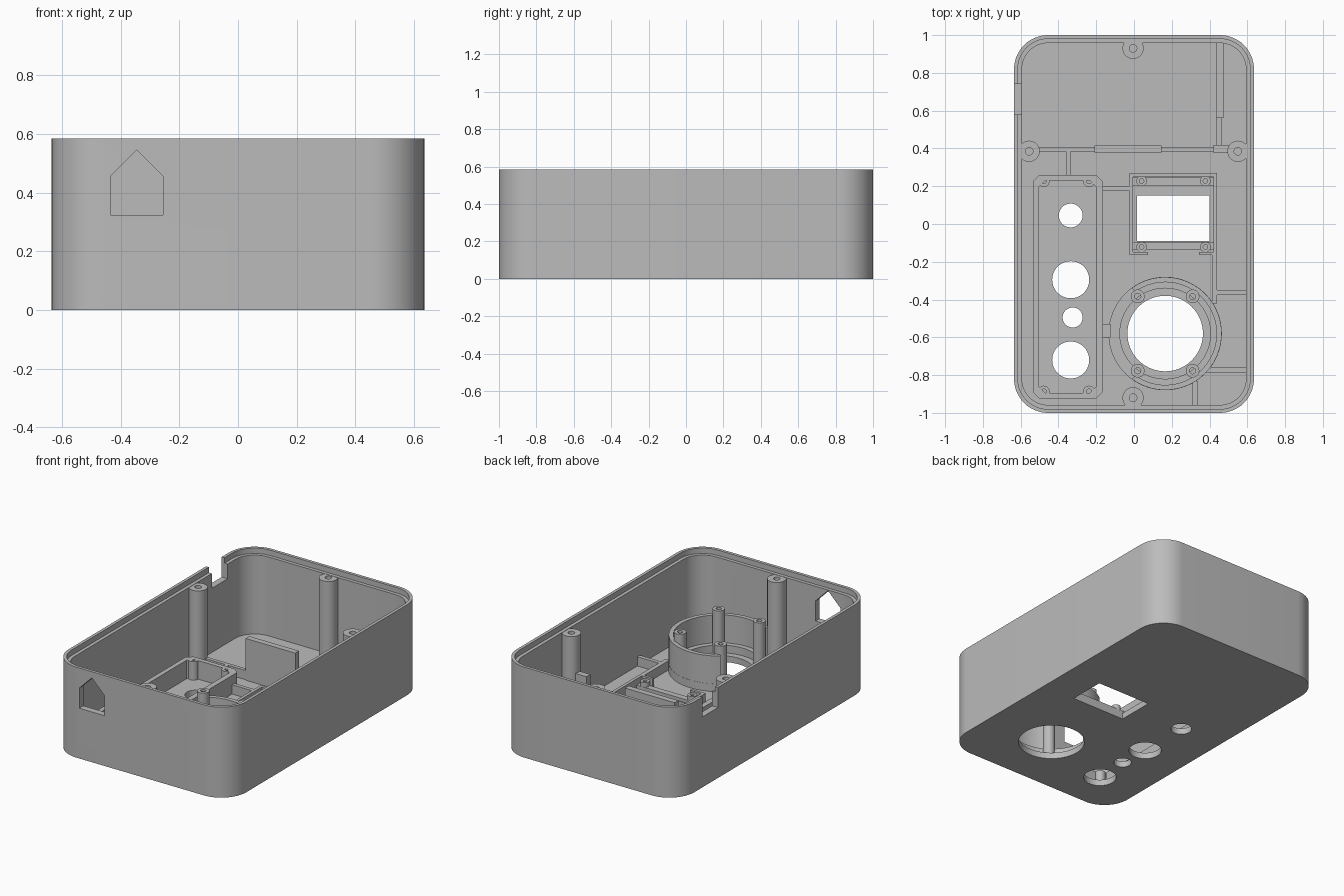
import bpy
import bmesh
from math import cos, sin, pi, radians

old = bpy.data.objects.get("Cube")
if old:
    bpy.data.objects.remove(old, do_unlink=True)

grey = bpy.data.materials.new("plain grey")
grey.use_nodes = True
grey.diffuse_color = (0.5, 0.5, 0.5, 1)
grey.node_tree.nodes["Principled BSDF"].inputs["Base Color"].default_value = (0.5, 0.5, 0.5, 1)

FLOOR, LEDGE, TOP = 0.04, 0.55, 0.585
HALF_W, HALF_L, RADIUS = 0.635, 1.0, 0.18
SINK = FLOOR - 0.01          # fittings start slightly inside the floor
LOW, TALL = 0.1, 0.31


# ---- outlines ----
def circle(x, y, r, n=40):
    return [(x + r * cos(2 * pi * i / n), y + r * sin(2 * pi * i / n)) for i in range(n)]


def rect(x0, x1, y0, y1):
    return [(x0, y0), (x1, y0), (x1, y1), (x0, y1)]


def rounded(inset, steps=14):
    r = RADIUS - inset
    cx, cy = HALF_W - RADIUS, HALF_L - RADIUS
    pts = []
    for q, (sx, sy) in enumerate([(1, 1), (-1, 1), (-1, -1), (1, -1)]):
        for i in range(steps + 1):
            a = (q + i / steps) * pi / 2
            pts.append((sx * cx + r * cos(a), sy * cy + r * sin(a)))
    return pts


def chamfered(x0, x1, y0, y1, c):
    return [(x0 + c, y0), (x1 - c, y0), (x1, y0 + c), (x1, y1 - c),
            (x1 - c, y1), (x0 + c, y1), (x0, y1 - c), (x0, y0 + c)]


def arc_band(x, y, r_in, r_out, a0, a1, n=48):
    angles = [radians(a0 + (a1 - a0) * i / n) for i in range(n + 1)]
    return ([(x + r_out * cos(a), y + r_out * sin(a)) for a in angles]
            + [(x + r_in * cos(a), y + r_in * sin(a)) for a in reversed(angles)])


# ---- solids ----
def finish(name, bm):
    bmesh.ops.recalc_face_normals(bm, faces=bm.faces)
    mesh = bpy.data.meshes.new(name)
    bm.to_mesh(mesh)
    bm.free()
    mesh.materials.append(grey)
    obj = bpy.data.objects.new(name, mesh)
    bpy.context.collection.objects.link(obj)
    smooth(obj)
    return obj


def smooth(obj):
    bpy.ops.object.select_all(action='DESELECT')
    obj.select_set(True)
    bpy.context.view_layer.objects.active = obj
    bpy.ops.object.shade_smooth_by_angle(angle=radians(30))


def prism(name, pts, z0, z1, axis='Z'):
    bm = bmesh.new()
    place = (lambda u, v, w: (u, v, w)) if axis == 'Z' else (lambda u, v, w: (u, w, v))
    rings = [[bm.verts.new(place(u, v, w)) for u, v in pts] for w in (z0, z1)]
    for ring in rings:
        bm.faces.new(ring)
    n = len(pts)
    for i in range(n):
        j = (i + 1) % n
        bm.faces.new((rings[0][i], rings[0][j], rings[1][j], rings[1][i]))
    return finish(name, bm)


def tube(name, outer, inner, z0, z1):
    bm = bmesh.new()
    loops = [[bm.verts.new((x, y, z)) for x, y in pts]
             for pts, z in ((outer, z0), (outer, z1), (inner, z1), (inner, z0))]
    n = len(outer)
    for k in range(4):
        a, b = loops[k], loops[(k + 1) % 4]
        for i in range(n):
            j = (i + 1) % n
            bm.faces.new((a[i], a[j], b[j], b[i]))
    return finish(name, bm)


def cut(obj, cutter):
    mod = obj.modifiers.new("cut", 'BOOLEAN')
    mod.operation = 'DIFFERENCE'
    mod.solver = 'EXACT'
    mod.object = cutter
    bpy.ops.object.select_all(action='DESELECT')
    obj.select_set(True)
    bpy.context.view_layer.objects.active = obj
    bpy.ops.object.modifier_apply(modifier=mod.name)
    bpy.data.objects.remove(cutter, do_unlink=True)


# ---- case shell with stepped rim ----
shell = prism("case_shell", rounded(0), 0, TOP)
cut(shell, prism("cavity", rounded(0.042), FLOOR, 1))
cut(shell, prism("rim_step", rounded(0.02), LEDGE, 1))
house = [(-0.435, 0.325), (-0.255, 0.325), (-0.255, 0.455), (-0.345, 0.545), (-0.435, 0.455)]
cut(shell, prism("front_opening", house, -1.1, -0.9, 'Y'))
cut(shell, prism("side_notch", rect(-0.7, -0.58, 0.58, 0.74), 0.455, 1))

# openings in the floor
SPK = (0.165, -0.58)
for x, y, r in [(-0.335, 0.045, 0.063), (-0.335, -0.295, 0.098), (-0.325, -0.495, 0.053),
                (-0.335, -0.72, 0.098), (*SPK, 0.2)]:
    cut(shell, prism("hole", circle(x, y, r, 56), -0.1, 0.2))
cut(shell, prism("window", rect(0.015, 0.4, -0.09, 0.15), -0.1, 0.2))
smooth(shell)

# ---- tall screw posts ----
for name, x, y in [("back", -0.005, 0.93), ("front", -0.005, -0.92),
                   ("right", -0.555, 0.385), ("left", 0.55, 0.385)]:
    tube(name + "_screw_post", circle(x, y, 0.056), circle(x, y, 0.02), SINK, LEDGE - 0.002)

# ---- button tray ----
tube("button_tray_wall", chamfered(-0.535, -0.165, -0.925, 0.26, 0.035),
     chamfered(-0.505, -0.2, -0.895, 0.23, 0.035), SINK, 0.16)
for x in (-0.478, -0.238):
    for y in (-0.888, 0.228):
        tube("tray_boss", circle(x, y, 0.032, 24), circle(x, y, 0.014, 24), SINK, 0.16)

# ---- display frame ----
prism("display_back_wall", rect(-0.025, 0.44, 0.25, 0.27), SINK, LOW)
for x0, x1 in ((-0.025, -0.005), (0.42, 0.44)):
    prism("display_side_wall", rect(x0, x1, -0.165, 0.255), SINK, LOW)
for x0, x1 in ((-0.01, 0.075), (0.345, 0.425)):
    prism("display_front_corner", rect(x0, x1, -0.165, -0.148), SINK, LOW)
prism("display_front_rail", rect(-0.01, 0.425, -0.135, -0.095), SINK, 0.06)
prism("display_back_rail", rect(-0.01, 0.425, 0.205, 0.245), SINK, 0.06)
for x in (0.04, 0.378):
    for y in (-0.122, 0.228):
        tube("display_boss", circle(x, y, 0.028, 24), circle(x, y, 0.012, 24), SINK, 0.09)

# ---- speaker ring ----
tube("speaker_seat", circle(*SPK, 0.3, 64), circle(*SPK, 0.24, 64), SINK, 0.09)
prism("speaker_wall", arc_band(*SPK, 0.272, 0.299, -126, 126), SINK, 0.27)
for sx in (-1, 1):
    for sy in (-1, 1):
        x, y = SPK[0] + sx * 0.145, SPK[1] + sy * 0.197
        tube("speaker_boss", circle(x, y, 0.036, 28), circle(x, y, 0.016, 28), SINK, 0.325)

# ---- divider and stiffening ribs ----
prism("battery_divider", rect(-0.51, 0.5, 0.383, 0.407), SINK, LOW)
prism("divider_tab", rect(-0.21, 0.145, 0.378, 0.416), SINK, TALL)
prism("divider_block", rect(0.42, 0.5, 0.377, 0.417), SINK, TALL)
prism("battery_side_rib", rect(0.437, 0.465, 0.41, 0.57), SINK, LOW)
prism("battery_side_tab", rect(0.433, 0.475, 0.56, 0.965), SINK, TALL)
for x0, x1, y0, y1 in [(-0.36, -0.335, 0.255, 0.385), (-0.17, -0.02, 0.175, 0.2),
                       (0.412, 0.44, -0.42, -0.16), (0.42, 0.6, -0.376, -0.35),
                       (0.38, 0.6, -0.785, -0.757), (0.31, 0.335, -0.965, -0.83),
                       (-0.17, -0.125, -0.6, -0.53)]:
    prism("floor_rib", rect(x0, x1, y0, y1), SINK, LOW)
